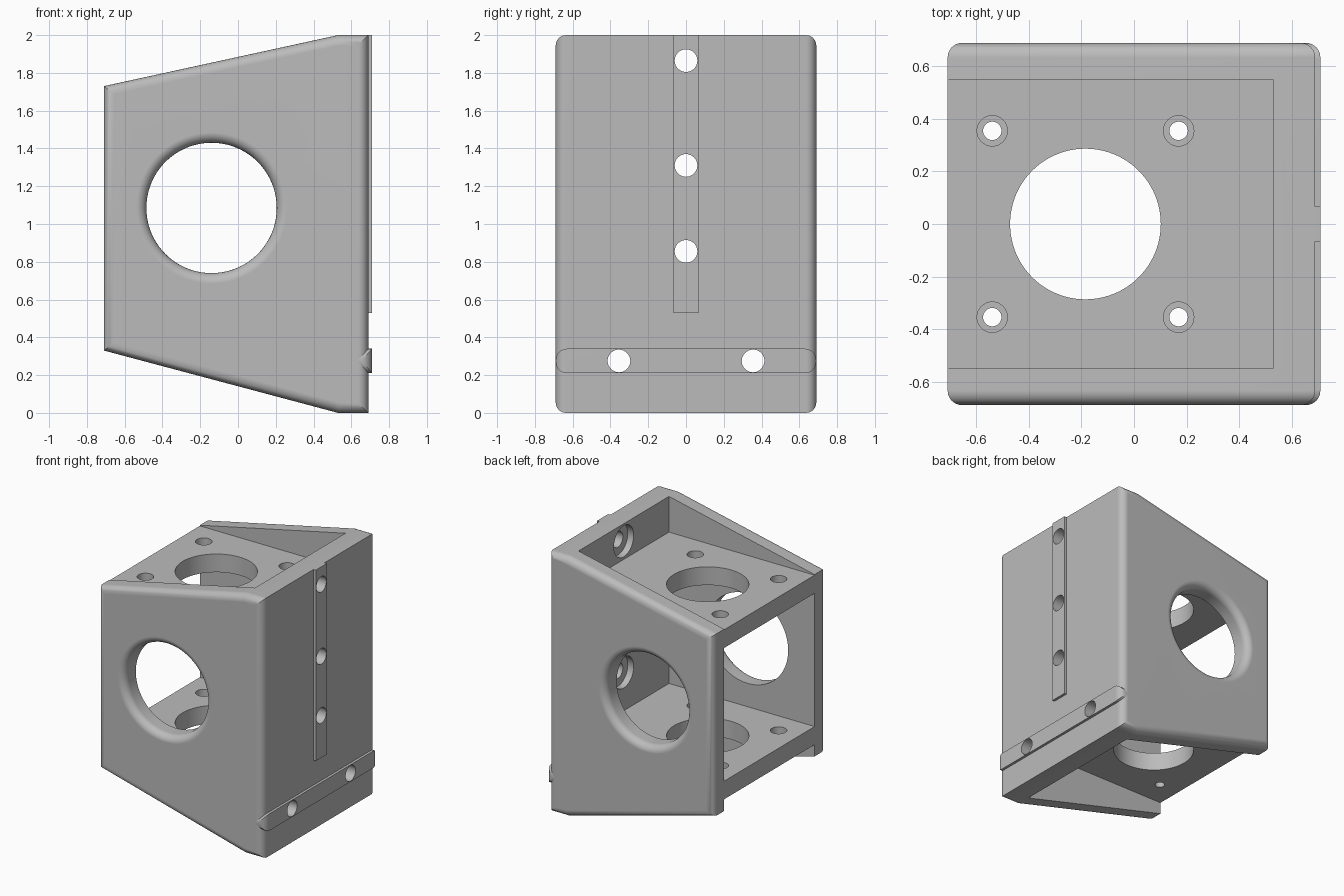
import bpy, bmesh, math
from mathutils import Matrix

if "Cube" in bpy.data.objects:
    bpy.data.objects.remove(bpy.data.objects["Cube"])

grey = bpy.data.materials.new("plain grey")
grey.use_nodes = True
COLOUR = (0.5, 0.5, 0.5, 1)
grey.diffuse_color = COLOUR
grey.node_tree.nodes["Principled BSDF"].inputs["Base Color"].default_value = COLOUR


def make(name, bm):
    bmesh.ops.recalc_face_normals(bm, faces=bm.faces)
    mesh = bpy.data.meshes.new(name)
    bm.to_mesh(mesh)
    bm.free()
    mesh.materials.append(grey)
    obj = bpy.data.objects.new(name, mesh)
    bpy.context.collection.objects.link(obj)
    return obj


def round_edges(bm, rule, radius, segments=6):
    edges = [e for e in bm.edges if rule(*[v.co for v in e.verts])]
    bmesh.ops.bevel(bm, geom=edges, offset=radius, segments=segments,
                    profile=0.5, affect='EDGES')


def prism(points, y0, y1):
    """Extrude an x-z outline along y."""
    bm = bmesh.new()
    face = bm.faces.new([bm.verts.new((x, y0, z)) for x, z in points])
    new = bmesh.ops.extrude_face_region(bm, geom=[face])["geom"]
    bmesh.ops.translate(bm, vec=(0, y1 - y0, 0),
                        verts=[g for g in new if isinstance(g, bmesh.types.BMVert)])
    return bm


def block(x0, x1, y, z0, z1):
    return prism([(x0, z0), (x1, z0), (x1, z1), (x0, z1)], -y, y)


def turned(name, profile, axis, centre, sides=64):
    """Revolve (radius, distance) pairs around an axis through a centre."""
    bm = bmesh.new()
    rings = []
    for r, t in profile:
        rings.append([bm.verts.new((r * math.cos(a), r * math.sin(a), t))
                      for a in (2 * math.pi * i / sides for i in range(sides))])
    for low, high in zip(rings, rings[1:]):
        for i in range(sides):
            j = (i + 1) % sides
            bm.faces.new((low[i], low[j], high[j], high[i]))
    bm.faces.new(rings[0])
    bm.faces.new(rings[-1])
    turn = {'X': Matrix.Rotation(math.pi / 2, 4, 'Y'),
            'Y': Matrix.Rotation(-math.pi / 2, 4, 'X'),
            'Z': Matrix.Identity(4)}[axis]
    bm.transform(Matrix.Translation(centre) @ turn)
    return make(name, bm)


def combine(obj, cutter, operation='DIFFERENCE'):
    mod = obj.modifiers.new("cut", 'BOOLEAN')
    mod.operation, mod.solver, mod.object = operation, 'EXACT', cutter
    bpy.context.view_layer.objects.active = obj
    bpy.ops.object.modifier_apply(modifier=mod.name)


HALF, WALL, FILLET = 0.69, 0.14, 0.055
FRONT, INNER = 0.69, 0.53
INSIDE = HALF - WALL

# Housing block with rounded side outlines
bm = prism([(-0.71, 0.33), (INNER, 0), (FRONT, 0), (FRONT, 2), (INNER, 2), (-0.71, 1.73)],
           -HALF, HALF)
round_edges(bm, lambda a, b: abs(a.y - b.y) < 0.01, FILLET)
housing = make("housing", bm)

# Upper, middle and lower pockets leave two level shelves
cutters = [make("pocket_cutter", block(-1, INNER, INSIDE, z0, z1))
           for z0, z1 in ((-1, 0.42), (0.56, 1.585), (1.725, 3))]

# Side windows with rounded rims
R = 0.345
rim = [(R + FILLET * (1 - math.cos(a)), HALF - FILLET + FILLET * math.sin(a))
       for a in (math.pi / 2 * i / 6 for i in range(7))]
rim.append((R + FILLET, 0.9))
window = [(r, -t) for r, t in reversed(rim)] + rim
cutters.append(turned("window_cutter", window, 'Y', (-0.14, 0, 1.085), 96))

# Large bore and four stepped screw holes through both shelves
cutters.append(turned("bore_cutter", [(0.287, -1), (0.287, 3)], 'Z', (-0.185, 0, 0), 96))
for x in (-0.54, 0.17):
    for y in (-0.355, 0.355):
        cutters.append(turned("screw_cutter",
                              [(0.035, -1), (0.035, 0.49), (0.058, 0.49), (0.058, 3)],
                              'Z', (x, y, 0), 32))

# Mounting holes, counterbored from inside
mounts = [turned("mount_cutter", [(0.12, 0.4), (0.12, 0.58), (0.06, 0.58), (0.06, 1)],
                 'X', (0, y, z), 40)
          for y, z in ((0, 1.865), (0, 1.31), (0, 0.855), (-0.355, 0.275), (0.355, 0.275))]

# Upright locating rail
upright_rail = make("upright_rail", block(0.68, 0.71, 0.067, 0.53, 2))

# Cross rail, rounded at its ends in outline and in plan
cross_rail = make("cross_rail", None or (lambda b: (round_edges(
    b, lambda p, q: abs(p.x - q.x) > 0.01, 0.06), b)[1])(block(0.635, 0.71, HALF, 0.21, 0.34)))
bm = block(0.5, 0.71, HALF, 0.1, 0.5)
round_edges(bm, lambda p, q: abs(p.z - q.z) > 0.01 and p.x > 0.7, FILLET)
plan = make("plan_cutter", bm)
combine(cross_rail, plan, 'INTERSECT')

for cutter in cutters + mounts:
    combine(housing, cutter)
for cutter in mounts[:3]:
    combine(upright_rail, cutter)
for cutter in mounts[3:]:
    combine(cross_rail, cutter)
for cutter in cutters + mounts + [plan]:
    bpy.data.objects.remove(cutter)

# Smooth curved faces, keep real corners crisp
for obj in (housing, upright_rail, cross_rail):
    bpy.ops.object.select_all(action='DESELECT')
    obj.select_set(True)
    bpy.context.view_layer.objects.active = obj
    bpy.ops.object.shade_smooth_by_angle(angle=math.radians(30))
    weighted = obj.modifiers.new("even_normals", 'WEIGHTED_NORMAL')
    weighted.keep_sharp = True
